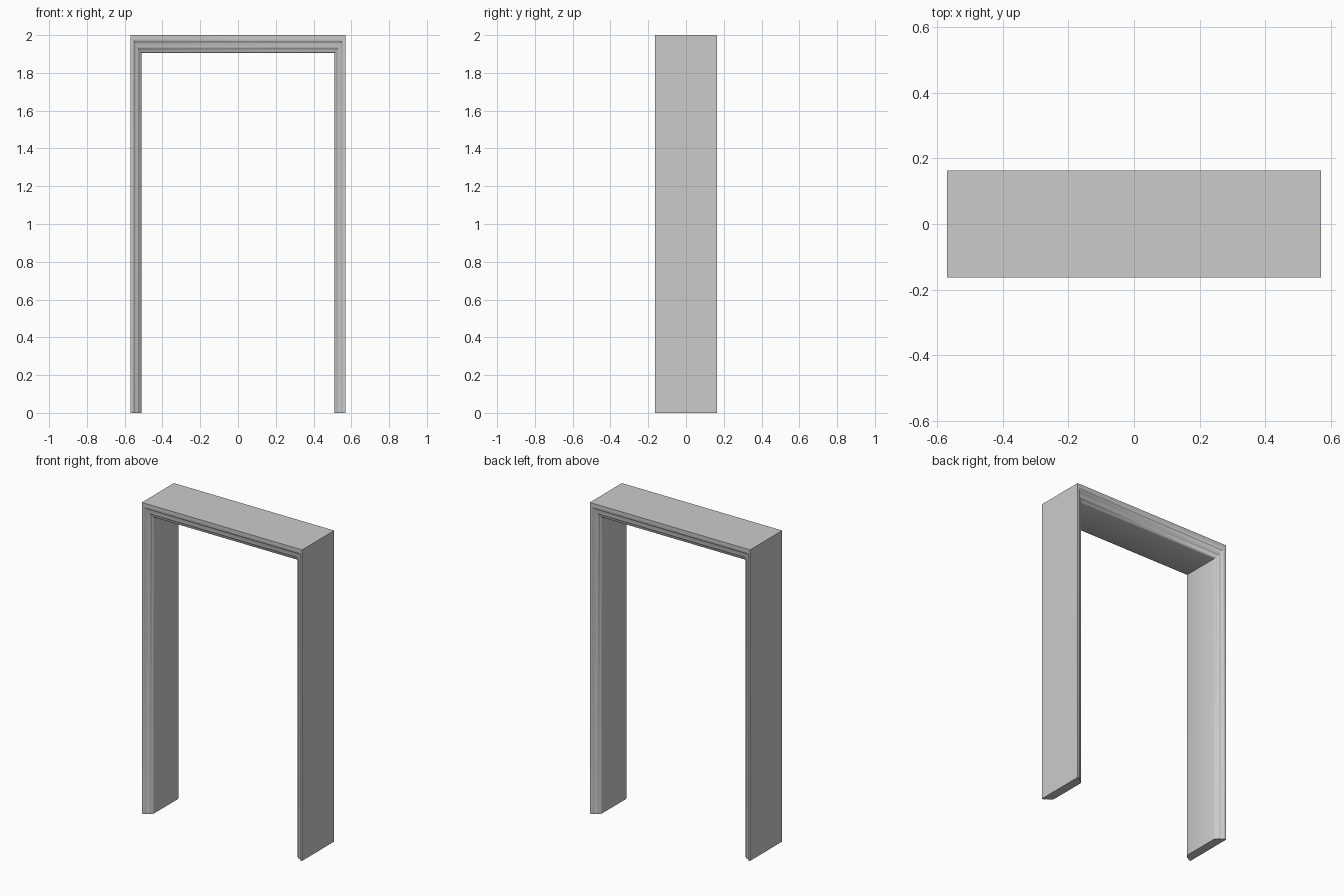
import bpy, bmesh

if "Cube" in bpy.data.objects:
    bpy.data.objects.remove(bpy.data.objects["Cube"])

HALF_W, HEIGHT, HALF_D = 0.57, 2.0, 0.163
LEG, HEAD = 0.058, 0.095      # leg thickness, header thickness

# Moulding: (fraction from outer to inner edge, setback from the face)
mould = [(0.0, 0.0), (0.22, 0.0), (0.32, 0.003), (0.38, 0.010), (0.46, 0.014),
         (0.66, 0.016), (0.74, 0.020), (0.80, 0.028), (0.90, 0.031), (0.97, 0.035), (1.0, 0.041)]
section = [(t, -HALF_D + d) for t, d in mould]
section += [(t, HALF_D - d) for t, d in reversed(mould)]

# Sweep the section up one leg, across the header and down the other leg
bm = bmesh.new()
rings = []
for side, top in ((-1, 0), (-1, 1), (1, 1), (1, 0)):
    rings.append([bm.verts.new((side * (HALF_W - LEG * t), y, (HEIGHT - HEAD * t) * top))
                  for t, y in section])
n = len(section)
for a, b in zip(rings, rings[1:]):
    for i in range(n):
        j = (i + 1) % n
        bm.faces.new((a[i], a[j], b[j], b[i]))

# Feet
bm.faces.new(rings[0])
bm.faces.new(rings[-1])
bmesh.ops.recalc_face_normals(bm, faces=bm.faces)

mesh = bpy.data.meshes.new("door_frame")
bm.to_mesh(mesh)
bm.free()
frame = bpy.data.objects.new("door_frame", mesh)
bpy.context.collection.objects.link(frame)
bpy.context.view_layer.objects.active = frame
frame.select_set(True)
bpy.ops.object.shade_smooth_by_angle(angle=0.7)
